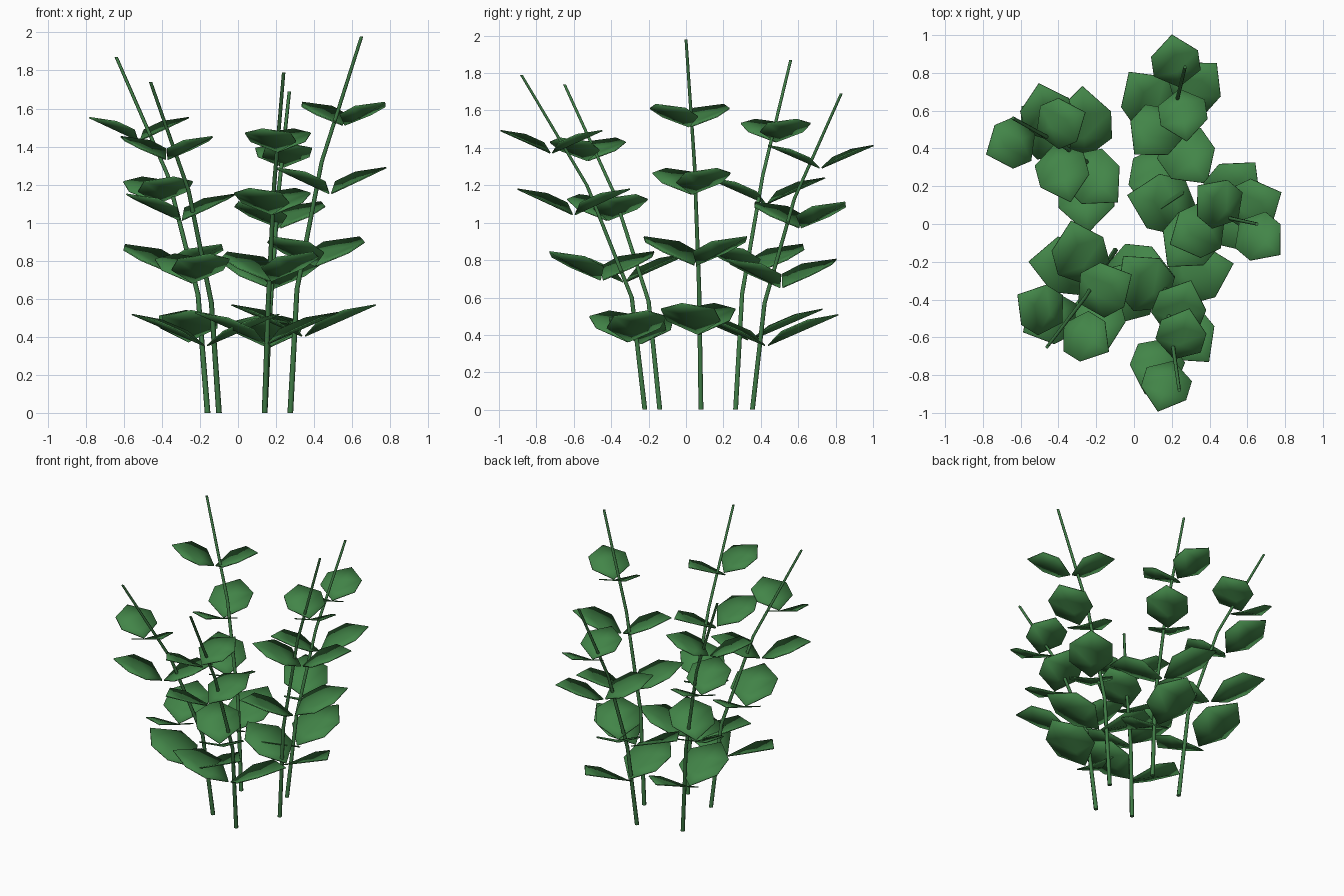
import bpy, bmesh, math
from mathutils import Vector

cube = bpy.data.objects.get("Cube")
if cube:
    bpy.data.objects.remove(cube)


def material(name, color):
    m = bpy.data.materials.new(name)
    m.use_nodes = True
    m.diffuse_color = color
    bsdf = m.node_tree.nodes["Principled BSDF"]
    bsdf.inputs["Base Color"].default_value = color
    bsdf.inputs["Roughness"].default_value = 0.8
    return m


leaf_green = material("leaf green", (0.055, 0.235, 0.065, 1))
stem_green = material("stem green", (0.05, 0.2, 0.06, 1))


def finish(name, bm, mat):
    bmesh.ops.recalc_face_normals(bm, faces=bm.faces)
    mesh = bpy.data.meshes.new(name)
    bm.to_mesh(mesh)
    bm.free()
    mesh.materials.append(mat)
    obj = bpy.data.objects.new(name, mesh)
    bpy.context.collection.objects.link(obj)
    for p in mesh.polygons:
        p.use_smooth = len(p.vertices) == 4 and mat == stem_green
    return obj


# Tapered six-sided tube through the path points
def make_stem(name, path, sides=6):
    bm = bmesh.new()
    rings = []
    for i, p in enumerate(path):
        r = 0.015 - 0.002 * i
        rings.append([bm.verts.new(Vector(p) + Vector((r * math.cos(a), r * math.sin(a), 0)))
                      for a in (math.tau * k / sides for k in range(sides))])
    for low, high in zip(rings, rings[1:]):
        for k in range(sides):
            n = (k + 1) % sides
            bm.faces.new((low[k], low[n], high[n], high[k]))
    bm.faces.new(rings[0])
    bm.faces.new(rings[-1])
    finish(name, bm, stem_green)


# Cupped six-cornered leaf rising outward from its base
def make_leaf(name, base, angle, length):
    bm = bmesh.new()
    d = Vector((math.cos(angle), math.sin(angle), 0))
    n = Vector((-d.y, d.x, 0))
    half = 0.065 + 0.21 * length

    def vert(u, side, lift):
        h = (0.43 * u + lift) * length
        return bm.verts.new(Vector(base) + d * u * length + n * side * half + Vector((0, 0, h)))

    root, tip = vert(0.02, 0, 0), vert(1, 0, 0)
    rib_a, rib_b = vert(0.3, 0, 0), vert(0.63, 0, 0)
    for s in (-1, 1):
        a, b = vert(0.28, s, 0.08), vert(0.64, s, 0.08)
        for f in ((root, rib_a, a), (rib_a, rib_b, b, a), (rib_b, tip, b)):
            bm.faces.new(f if s < 0 else f[::-1])
    obj = finish(name, bm, leaf_green)
    for p in obj.data.polygons:
        p.use_smooth = True
    solid = obj.modifiers.new("thickness", "SOLIDIFY")
    solid.thickness = 0.007
    solid.offset = 0


# Each stem: path points, then leaf pairs as (x, y, z, turn in degrees)
plants = {
    "back_right": (
        [(-0.16, 0.265, 0), (-0.21, 0.3, 0.62), (-0.37, 0.41, 1.25), (-0.64, 0.56, 1.87)],
        [(-0.26, 0.34, 0.37, 92), (-0.34, 0.37, 0.73, 135),
         (-0.42, 0.43, 1.1, 105), (-0.52, 0.48, 1.43, 23)]),
    "front_right": (
        [(-0.1, -0.14, 0), (-0.14, -0.2, 0.58), (-0.26, -0.39, 1.17), (-0.46, -0.65, 1.74)],
        [(-0.17, -0.24, 0.35, 174), (-0.24, -0.33, 0.68, 105),
         (-0.3, -0.42, 1.01, 28), (-0.375, -0.525, 1.33, -32)]),
    "front": (
        [(0.14, -0.22, 0), (0.16, -0.29, 0.6), (0.19, -0.53, 1.2), (0.24, -0.88, 1.79)],
        [(0.15, -0.31, 0.36, 15), (0.17, -0.45, 0.69, 129),
         (0.18, -0.6, 1.04, 68), (0.21, -0.72, 1.37, 73)]),
    "back": (
        [(0.14, 0.355, 0), (0.17, 0.42, 0.57), (0.21, 0.58, 1.13), (0.27, 0.83, 1.69)],
        [(0.16, 0.43, 0.34, 80), (0.18, 0.51, 0.65, 125),
         (0.22, 0.61, 0.97, 48), (0.24, 0.72, 1.29, 98)]),
    "left": (
        [(0.275, 0.08, 0), (0.31, 0.07, 0.65), (0.44, 0.045, 1.32), (0.65, 0, 1.98)],
        [(0.345, 0.065, 0.4, -13), (0.41, 0.05, 0.77, 50),
         (0.485, 0.03, 1.15, 25), (0.555, 0.02, 1.51, -40)]),
}
lengths = (0.39, 0.36, 0.325, 0.285)

for name, (path, pairs) in plants.items():
    make_stem(name + "_stem", path)
    for i, (x, y, z, turn) in enumerate(pairs):
        for side in (0, 1):
            make_leaf(f"{name}_leaf_{i + 1}_{'ab'[side]}", (x, y, z),
                      math.radians(turn + 180 * side), lengths[i])
